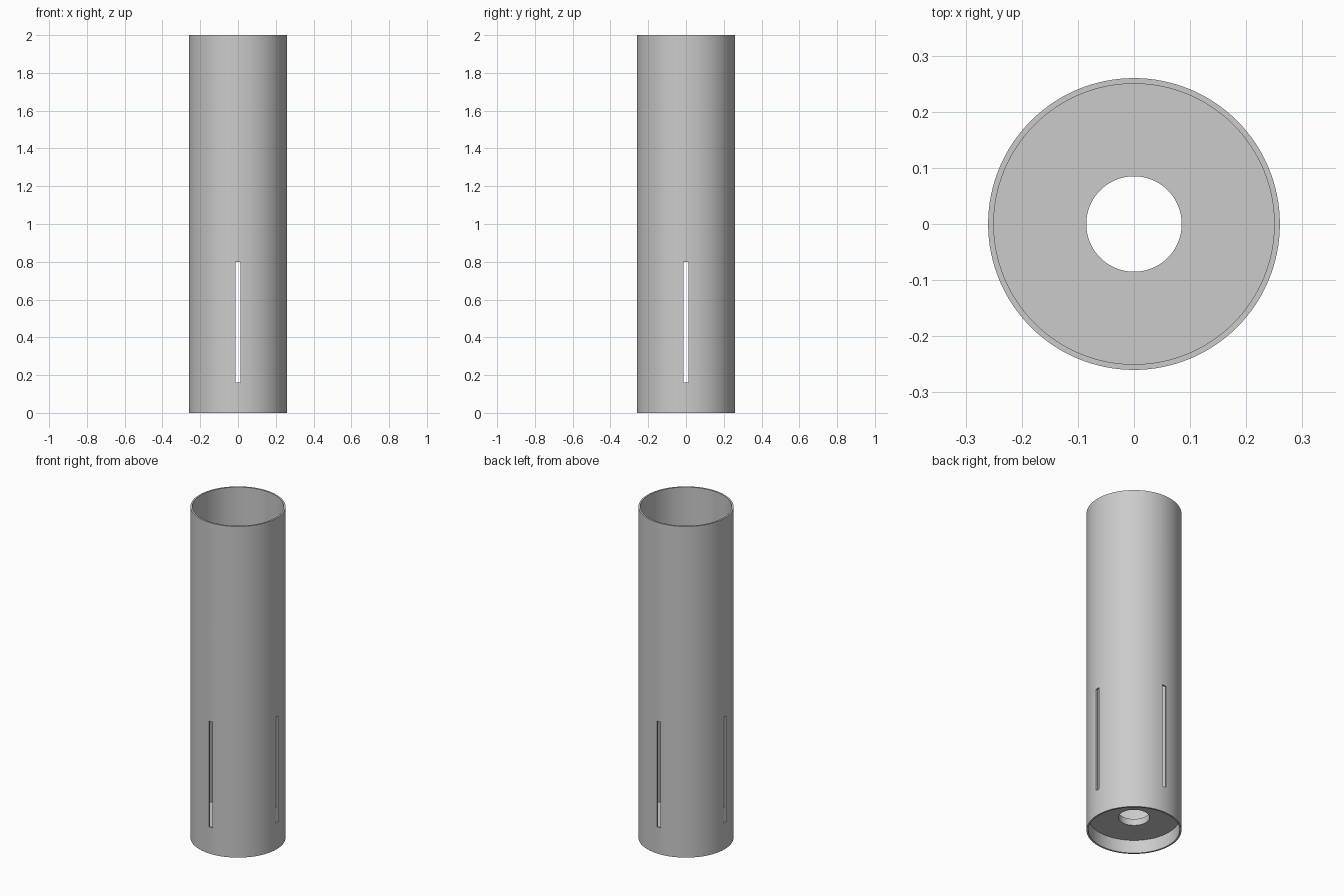
import bpy
import bmesh
import math
from mathutils import Matrix

cube = bpy.data.objects.get("Cube")
if cube:
    bpy.data.objects.remove(cube, do_unlink=True)

OUTER, INNER, HOLE = 0.26, 0.25, 0.085
HEIGHT, FLOOR_LOW, FLOOR_TOP = 2.0, 0.08, 0.12
SLOT_WIDTH, SLOT_LOW, SLOT_TOP = 0.025, 0.16, 0.80
SEGMENTS = 128

grey = bpy.data.materials.new("plain_grey")
grey.use_nodes = True
colour = (0.6, 0.6, 0.6, 1)
grey.diffuse_color = colour
grey.node_tree.nodes["Principled BSDF"].inputs["Base Color"].default_value = colour


def add_object(name, bm):
    bmesh.ops.recalc_face_normals(bm, faces=bm.faces)
    mesh = bpy.data.meshes.new(name)
    bm.to_mesh(mesh)
    bm.free()
    mesh.materials.append(grey)
    obj = bpy.data.objects.new(name, mesh)
    bpy.context.collection.objects.link(obj)
    return obj


# Tube wall and pierced inner floor, turned from one closed section
section = [(OUTER, 0), (OUTER, HEIGHT), (INNER, HEIGHT), (INNER, FLOOR_TOP),
           (HOLE, FLOOR_TOP), (HOLE, FLOOR_LOW), (INNER, FLOOR_LOW), (INNER, 0)]
bm = bmesh.new()
rings = []
for r, z in section:
    rings.append([bm.verts.new((r * math.cos(a), r * math.sin(a), z))
                  for a in (math.tau * i / SEGMENTS for i in range(SEGMENTS))])
for k, ring in enumerate(rings):
    other = rings[(k + 1) % len(rings)]
    for i in range(SEGMENTS):
        j = (i + 1) % SEGMENTS
        bm.faces.new((ring[i], ring[j], other[j], other[i]))
tube = add_object("slotted_tube", bm)

# Slot cutters, one on each of the four sides
bm = bmesh.new()
for i in range(4):
    place = (Matrix.Rotation(i * math.pi / 2, 4, 'Z')
             @ Matrix.Translation((OUTER, 0, (SLOT_LOW + SLOT_TOP) / 2))
             @ Matrix.Diagonal((0.1, SLOT_WIDTH, SLOT_TOP - SLOT_LOW, 1)))
    bmesh.ops.create_cube(bm, size=1, matrix=place)
cutter = add_object("slot_cutter", bm)

cut = tube.modifiers.new("slots", 'BOOLEAN')
cut.operation = 'DIFFERENCE'
cut.solver = 'EXACT'
cut.object = cutter
bpy.ops.object.select_all(action='DESELECT')
bpy.context.view_layer.objects.active = tube
tube.select_set(True)
bpy.ops.object.modifier_apply(modifier=cut.name)
bpy.data.objects.remove(cutter, do_unlink=True)

bpy.ops.object.shade_smooth_by_angle(angle=math.radians(30))
